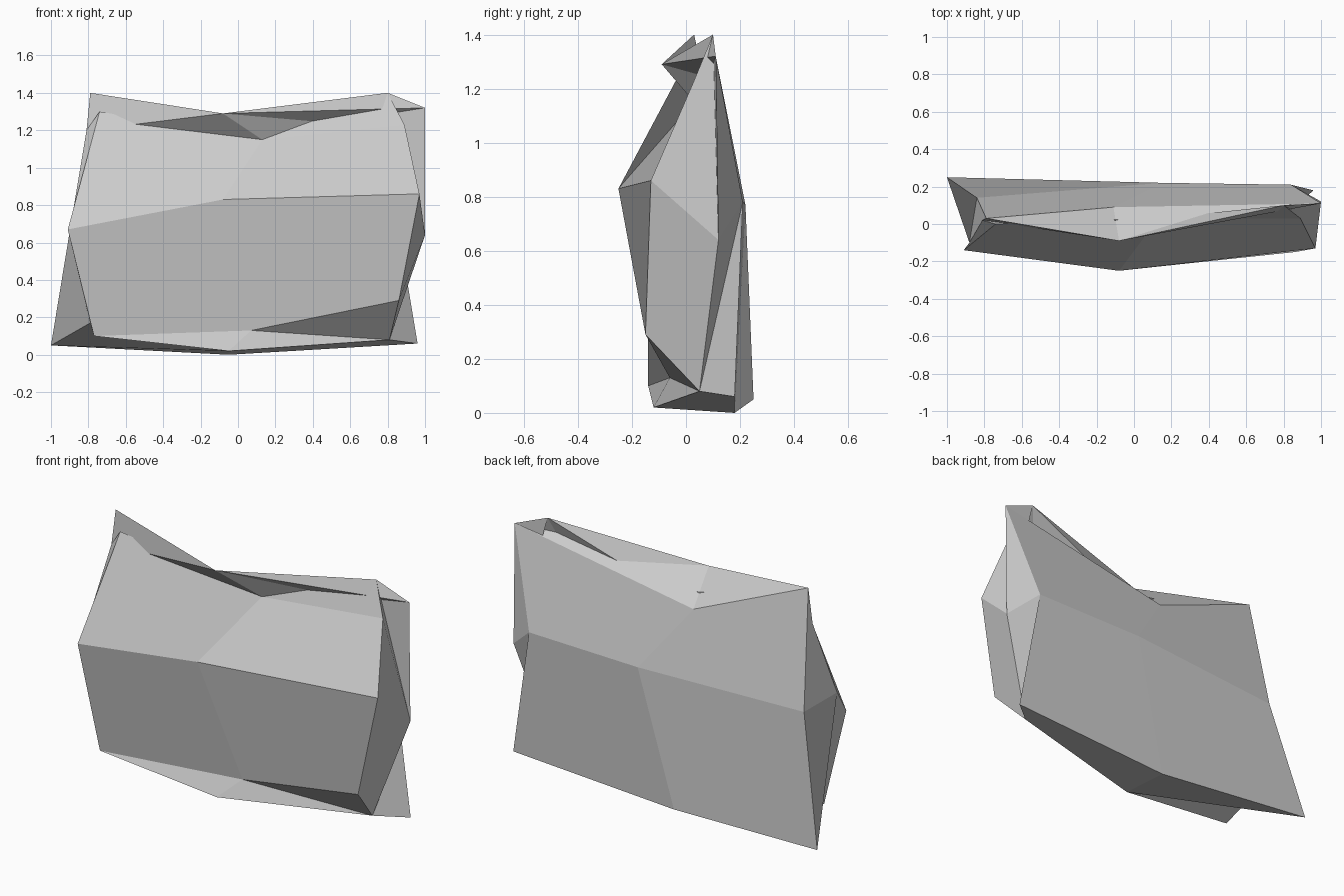
import bpy
import bmesh

default_cube = bpy.data.objects.get("Cube")
if default_cube:
    bpy.data.objects.remove(default_cube, do_unlink=True)

# The slab is a cube cut once along each axis, with its corners pushed about.
# Corner codes: side (Left, Centre, Right), depth (Front, Centre, Back),
# height (Bottom, Centre, Top).
SIDE, DEPTH, HEIGHT = "LCR", "FCB", "BCT"
corners = {
    # front layer
    "LFB": (-.77, -.14, .10), "CFB": (.07, -.06, .13), "RFB": (.86, -.15, .29),
    "LFC": (-.91, -.14, .67), "CFC": (-.08, -.25, .83), "RFC": (.97, -.13, .86),
    "LFT": (-.74, 0, 1.30), "CFT": (.13, .03, 1.15), "RFT": (.89, .03, 1.23),
    # ring between front and back
    "LCB": (-.79, 0, .17), "CCB": (-.05, -.12, .02), "RCB": (.81, .05, .08),
    "LCC": (-.88, -.10, .78), "RCC": (1, .12, .64),
    "LCT": (-.81, .02, 1.20), "CCT": (-.08, -.09, 1.29), "RCT": (.80, .10, 1.40),
    # back layer
    "LBB": (-1, .25, .05), "CBB": (-.05, .18, 0), "RBB": (.96, .18, .06),
    "LBC": (-.84, .14, .75), "CBC": (.15, .22, .77), "RBC": (.84, .21, .78),
    "LBT": (-.79, .03, 1.40), "CBT": (-.11, .09, 1.12), "RBT": (1, .11, 1.32),
}

# Folds running diagonally across the strongly twisted quads
folds = [
    ("CFT", "RCT"), ("CCT", "RBT"), ("CFT", "LCT"), ("CCT", "LBT"),
    ("RCC", "RBT"), ("RCB", "RBC"), ("LFB", "CCB"), ("CFB", "RCB"),
]


def code(position):
    """Turn grid steps along x, y and z into a corner code."""
    x, y, z = position
    return SIDE[x] + DEPTH[y] + HEIGHT[z]


def side_quads(axis, end):
    """Yield the four outward-facing quads on one side of the cube."""
    u_axis, v_axis = (axis + 1) % 3, (axis + 2) % 3
    for u in range(2):
        for v in range(2):
            quad = []
            for du, dv in ((0, 0), (1, 0), (1, 1), (0, 1)):
                position = [end] * 3
                position[u_axis] = u + du
                position[v_axis] = v + dv
                quad.append(code(position))
            yield quad if end else quad[::-1]


def split_at_fold(quad):
    """Return the quad, or its two triangles where a fold crosses it."""
    for start, finish in folds:
        if start in quad and finish in quad:
            first = quad.index(start)
            a, b, c, d = quad[first:] + quad[:first]
            if c == finish:
                return [(a, b, c), (a, c, d)]
    return [quad]


# Rock slab surface
bm = bmesh.new()
verts = {name: bm.verts.new(point) for name, point in corners.items()}
for axis in range(3):
    for end in (0, 2):
        for quad in side_quads(axis, end):
            for face in split_at_fold(quad):
                bm.faces.new([verts[name] for name in face])

mesh = bpy.data.meshes.new("rock_slab")
bm.to_mesh(mesh)
bm.free()
rock_slab = bpy.data.objects.new("rock_slab", mesh)
bpy.context.collection.objects.link(rock_slab)

# Plain grey stone
stone = bpy.data.materials.new("stone_grey")
stone.use_nodes = True
grey = (.6, .6, .6, 1)
stone.diffuse_color = grey
stone.node_tree.nodes["Principled BSDF"].inputs["Base Color"].default_value = grey
mesh.materials.append(stone)
